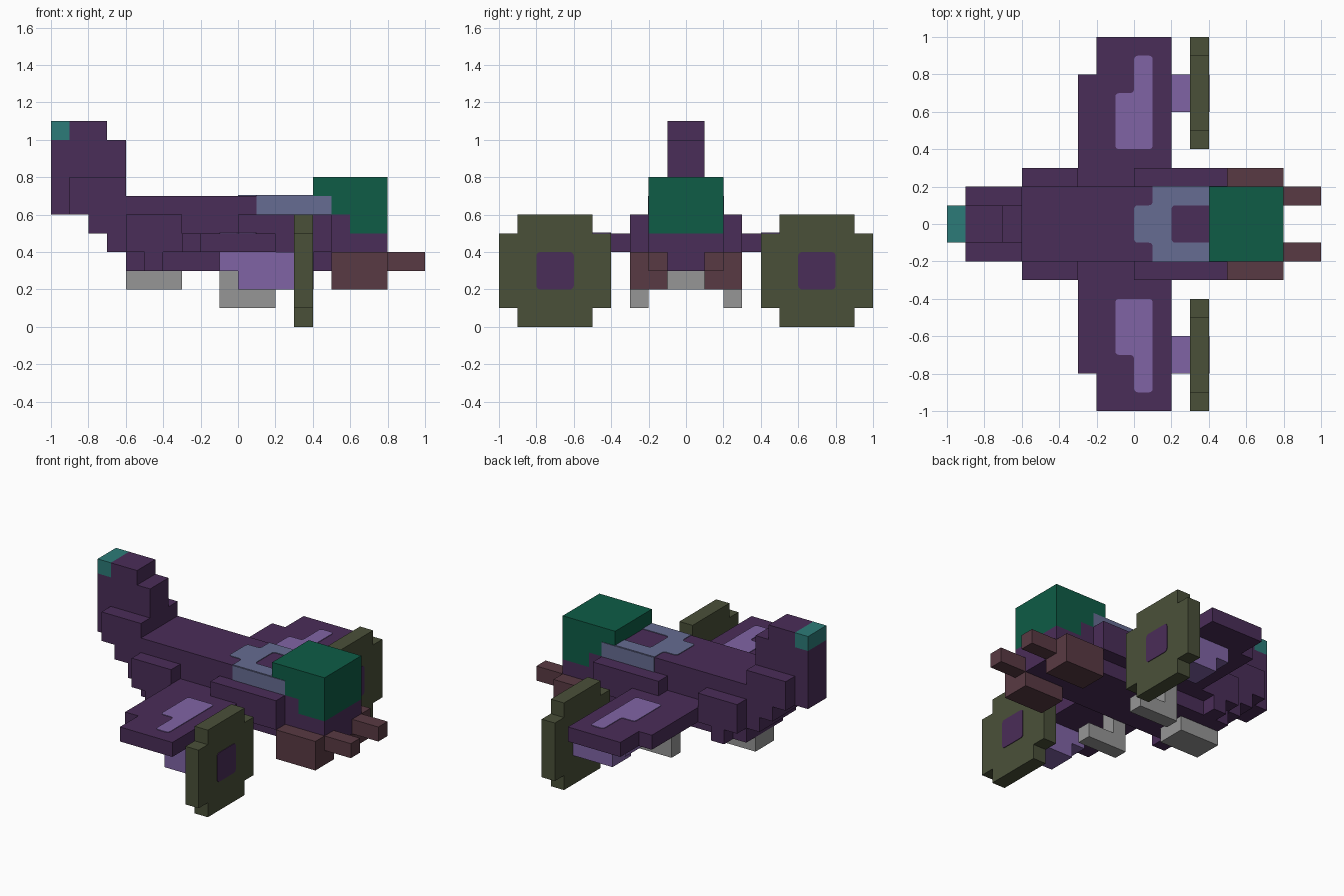
import bpy
import bmesh
from mathutils import Vector

cube = bpy.data.objects.get("Cube")
if cube:
    bpy.data.objects.remove(cube, do_unlink=True)


def material(name, hex_code):
    rgb = [int(hex_code[i:i + 2], 16) / 255 for i in (0, 2, 4)]
    lin = [c / 12.92 if c <= 0.04045 else ((c + 0.055) / 1.055) ** 2.4 for c in rgb]
    m = bpy.data.materials.new(name)
    m.use_nodes = True
    m.diffuse_color = (*lin, 1)
    m.node_tree.nodes["Principled BSDF"].inputs["Base Color"].default_value = (*lin, 1)
    return m


PURPLE = material("dark purple", "4a2d58")
LAVENDER = material("lavender", "8064a5")
BLUE = material("slate blue", "666c92")
GREEN = material("canopy green", "0e5c46")
OLIVE = material("olive", "4a5039")
MAROON = material("maroon", "593a43")
GREY = material("grey", "969696")
TEAL = material("teal", "2c7b78")

# Axis triples: profile u, profile v, extrusion direction
AXES = {"x": (1, 2, 0), "y": (0, 2, 1), "z": (0, 1, 2)}


def prism(name, mat, axis, outline, lo, hi, rounded=(), mirror=False):
    """Extrude an outline along an axis; optionally round some corners and mirror across y."""
    u, v, w = AXES[axis]
    bm = bmesh.new()
    verts = []
    for a, b in outline:
        p = Vector()
        p[u], p[v], p[w] = a, b, lo
        verts.append(bm.verts.new(p))
    bm.faces.new(verts)
    if rounded:
        bmesh.ops.bevel(bm, geom=[verts[i] for i in rounded], offset=0.02,
                        segments=3, profile=0.5, affect='VERTICES')
    ext = bmesh.ops.extrude_face_region(bm, geom=bm.faces[:])
    shift = Vector()
    shift[w] = hi - lo
    bmesh.ops.translate(bm, vec=shift,
                        verts=[g for g in ext["geom"] if isinstance(g, bmesh.types.BMVert)])
    if mirror:
        dup = bmesh.ops.duplicate(bm, geom=bm.verts[:] + bm.edges[:] + bm.faces[:])
        for g in dup["geom"]:
            if isinstance(g, bmesh.types.BMVert):
                g.co.y = -g.co.y
    bmesh.ops.recalc_face_normals(bm, faces=bm.faces[:])
    mesh = bpy.data.meshes.new(name)
    bm.to_mesh(mesh)
    bm.free()
    mesh.materials.append(mat)
    obj = bpy.data.objects.new(name, mesh)
    bpy.context.collection.objects.link(obj)
    return obj


def box(name, mat, x, y, z, mirror=False):
    outline = [(x[0], y[0]), (x[1], y[0]), (x[1], y[1]), (x[0], y[1])]
    return prism(name, mat, "z", outline, z[0], z[1], mirror=mirror)


T = 0.004  # thickness of painted plates

# Fuselage with stepped tail underside, and the chin between the guns
prism("fuselage", PURPLE, "y",
      [(-.9, .8), (-.9, .6), (-.8, .6), (-.8, .5), (-.7, .5), (-.7, .4), (-.6, .4),
       (-.6, .3), (.5, .3), (.5, .4), (.8, .4), (.8, .5), (.6, .5), (.6, .6),
       (.5, .6), (.5, .7), (-.6, .7), (-.6, .8)], -.2, .2)
box("chin", PURPLE, (.5, .8), (-.1, .1), (.3, .4))

# Canopy and the blue trim behind it
prism("canopy", GREEN, "y",
      [(.4, .8), (.4, .7), (.5, .7), (.5, .6), (.6, .6), (.6, .5), (.8, .5), (.8, .8)],
      -.2, .2)
prism("top_trim", BLUE, "z",
      [(.4, -.2), (.1, -.2), (.1, -.1), (0, -.1), (0, .1), (.1, .1), (.1, .2), (.4, .2),
       (.4, .1), (.2, .1), (.2, -.1), (.4, -.1)], .7, .7 + T, rounded=(2, 3, 4, 5, 9, 10))
prism("side_trim", BLUE, "y", [(.1, .6), (.5, .6), (.5, .7), (.1, .7)],
      .2, .2 + T, mirror=True)

# Tail fin with its coloured tip
prism("tail_fin", PURPLE, "y",
      [(-1, .6), (-.6, .6), (-.6, 1), (-.7, 1), (-.7, 1.1), (-.9, 1.1), (-.9, 1), (-1, 1)],
      -.1, .1)
box("tail_tip", TEAL, (-1, -.9), (-.1, .1), (1, 1.1))

# Side blocks along the fuselage
box("stabiliser", PURPLE, (-.6, -.3), (.2, .3), (.4, .6), mirror=True)
box("stabiliser_foot", PURPLE, (-.5, -.4), (.2, .3), (.3, .4), mirror=True)
box("side_block", PURPLE, (0, .5), (.2, .3), (.4, .6), mirror=True)

# Wings with painted panels
prism("wings", PURPLE, "z",
      [(-.3, .2), (.2, .2), (.2, 1), (-.2, 1), (-.2, .8), (-.3, .8)], .4, .5, mirror=True)
prism("wing_panels", LAVENDER, "z",
      [(-.1, .4), (.1, .4), (.1, .9), (0, .9), (0, .7), (-.1, .7)],
      .5, .5 + T, rounded=range(6), mirror=True)

# Engine pods, propeller discs and painted hubs
prism("engine_pods", LAVENDER, "y",
      [(-.1, .4), (-.1, .3), (0, .3), (0, .2), (.3, .2), (.3, .4)], .6, .8, mirror=True)
prism("propellers", OLIVE, "x",
      [(.5, 0), (.9, 0), (.9, .1), (1, .1), (1, .5), (.9, .5),
       (.9, .6), (.5, .6), (.5, .5), (.4, .5), (.4, .1), (.5, .1)], .3, .4, mirror=True)
prism("propeller_hubs", PURPLE, "x", [(.6, .2), (.8, .2), (.8, .4), (.6, .4)],
      .4, .4 + T, rounded=range(4), mirror=True)

# Guns under the nose
box("gun_bodies", MAROON, (.5, .8), (.1, .3), (.2, .4), mirror=True)
box("gun_barrels", MAROON, (.8, 1), (.1, .2), (.3, .4), mirror=True)

# Landing gear
prism("main_gear", GREY, "y",
      [(-.1, .1), (.2, .1), (.2, .2), (0, .2), (0, .4), (-.1, .4)], .2, .3, mirror=True)
box("tail_gear", GREY, (-.6, -.3), (-.1, .1), (.2, .3))
